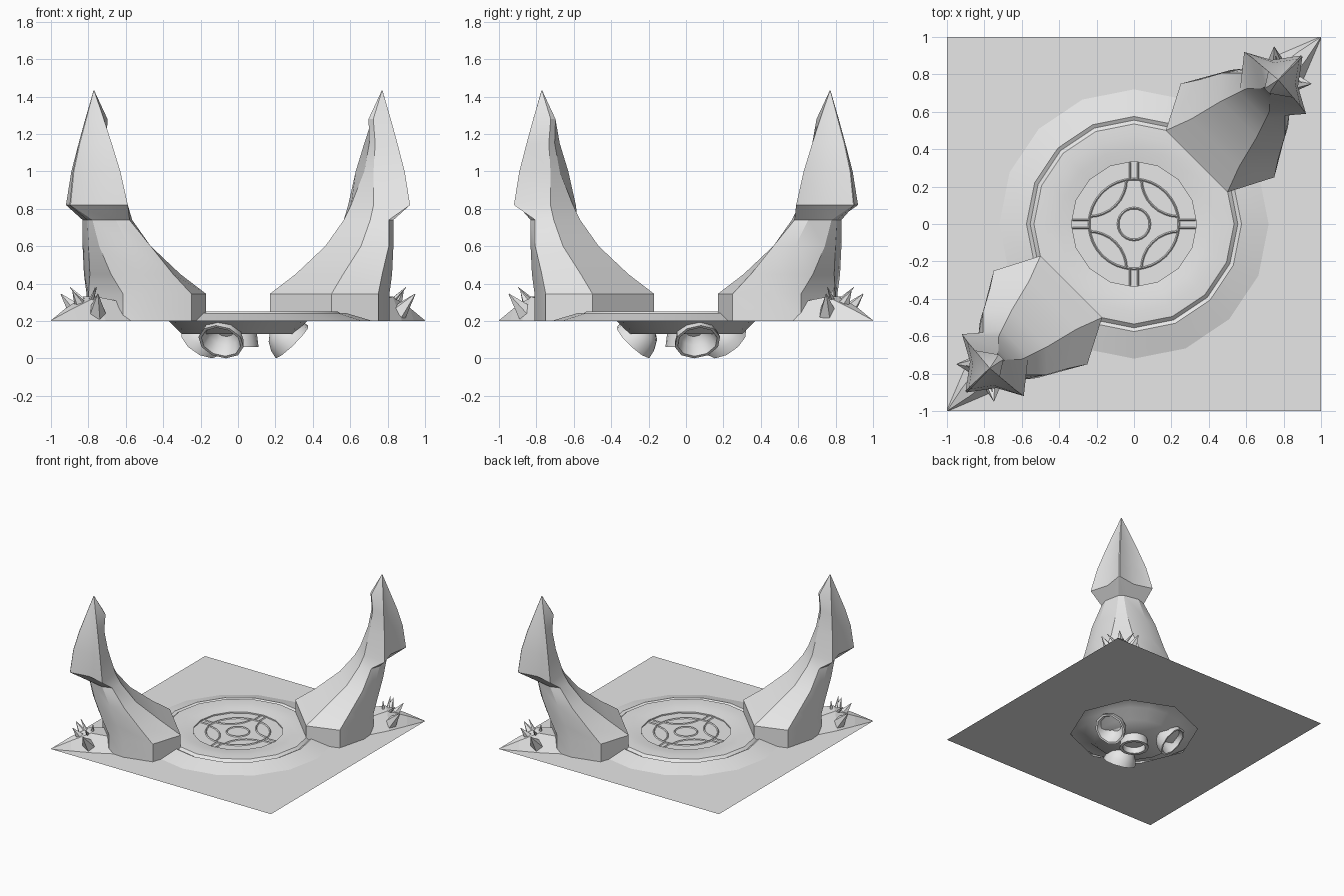
import bpy, bmesh, math
from mathutils import Vector, Matrix

if "Cube" in bpy.data.objects:
    bpy.data.objects.remove(bpy.data.objects["Cube"])

stone = bpy.data.materials.new("pale_grey_stone")
stone.diffuse_color = (0.8, 0.8, 0.8, 1)
stone.use_nodes = True
stone.node_tree.nodes["Principled BSDF"].inputs["Base Color"].default_value = stone.diffuse_color
R2 = math.sqrt(2)
HALF_TURN = Matrix.Rotation(math.pi, 4, 'Z')


def finish(name, bm, smooth=None, fix=True):
    if fix:
        bmesh.ops.recalc_face_normals(bm, faces=bm.faces[:])
    me = bpy.data.meshes.new(name)
    bm.to_mesh(me)
    bm.free()
    me.materials.append(stone)
    ob = bpy.data.objects.new(name, me)
    bpy.context.collection.objects.link(ob)
    if smooth:
        bpy.ops.object.select_all(action='DESELECT')
        ob.select_set(True)
        bpy.context.view_layer.objects.active = ob
        bpy.ops.object.shade_smooth_by_angle(angle=math.radians(smooth))
    return ob


def loft(bm, rings, cap_start=False, cap_end=False):
    rows = [[bm.verts.new(p) for p in r] for r in rings]
    n = len(rows[0])
    for a, b in zip(rows, rows[1:]):
        for i in range(n):
            j = (i + 1) % n
            bm.faces.new((a[i], a[j], b[j], b[i]))
    if cap_start:
        bm.faces.new(rows[0][::-1])
    if cap_end:
        bm.faces.new(rows[-1])


def circle(r, z, n, off=0.0):
    return [Vector((r * math.cos(2 * math.pi * i / n + off),
                    r * math.sin(2 * math.pi * i / n + off), z)) for i in range(n)]


def diag(u, v, z):
    # u runs along the plate diagonal, v across it
    return Vector(((u - v) / R2, (u + v) / R2, z))


def pair(name, build, smooth=None):
    # one copy at each of the two opposite corners
    for tag, m in (("back", Matrix()), ("front", HALF_TURN)):
        bm = bmesh.new()
        build(bm)
        bm.transform(m)
        finish(tag + "_" + name, bm, smooth)


# square ground plate with an octagonal opening
bm = bmesh.new()
square = [Vector((x, y, 0.2)) for x, y in
          ((1, 0), (1, 1), (0, 1), (-1, 1), (-1, 0), (-1, -1), (0, -1), (1, -1))]
loft(bm, [square, circle(0.48, 0.2, 8)])
finish("ground_plate", bm, fix=False)

# raised ring around the dais
bm = bmesh.new()
profile = [(0.72, 0.2), (0.575, 0.243), (0.555, 0.232), (0.535, 0.25),
           (0.47, 0.252), (0.4, 0.246), (0.335, 0.236), (0.335, 0.226)]
loft(bm, [circle(r, z, 16) for r, z in profile], cap_end=True)
finish("dais_ring", bm, 40, fix=False)

# shallow bowl under the dais
bm = bmesh.new()
loft(bm, [circle(r, z, 16) for r, z in
          ((0.48, 0.215), (0.37, 0.2), (0.3, 0.13))], cap_end=True)
ob = finish("under_bowl", bm, 60, fix=False)
ob.data.flip_normals()


# raised line relief on the dais floor
def strip(bm, pts, w=0.006, h=0.233, closed=False):
    n = len(pts)
    rings = []
    for i, p in enumerate(pts):
        a = pts[(i - 1) % n] if closed or i else p
        b = pts[(i + 1) % n] if closed or i < n - 1 else p
        t = (b - a).normalized()
        s = Vector((-t.y, t.x, 0)) * w
        rings.append([p - s, p + Vector((0, 0, h - 0.226)), p + s])
    if closed:
        rings.append(rings[0])
    loft(bm, rings)


bm = bmesh.new()
strip(bm, circle(0.085, 0.226, 24), closed=True)
strip(bm, circle(0.24, 0.226, 32), closed=True)
for k in range(4):
    q = Matrix.Rotation(k * math.pi / 2, 3, 'Z')
    for s in (-0.022, 0.022):
        strip(bm, [q @ Vector((0.24, s, 0.226)), q @ Vector((0.33, s, 0.226))])
    arc = [Vector((0.24 - 0.2 * math.cos(a), 0.24 - 0.2 * math.sin(a), 0.226))
           for a in [math.pi / 2 * i / 8 for i in range(9)]]
    strip(bm, [q @ p for p in arc])
finish("floor_relief", bm)

# three tilted nozzles under the bowl
for k in range(3):
    a = math.radians(12 + 120 * k)
    out = Vector((math.cos(a), math.sin(a), 0))
    side = Vector((-out.y, out.x, 0))
    axis = (out - Vector((0, 0, 1))).normalized()
    up = (out + Vector((0, 0, 1))).normalized()
    mouth = out * 0.295 + Vector((0, 0, 0.088))
    bm = bmesh.new()
    rings = []
    for r, d in ((0.05, -0.12), (0.09, -0.09), (0.115, -0.045), (0.124, 0),
                 (0.108, 0), (0.085, -0.06), (0.05, -0.09)):
        rings.append([mouth + axis * d + (up * math.cos(t) + side * math.sin(t)) * r
                      for t in [2 * math.pi * i / 10 for i in range(10)]])
    loft(bm, rings, True, True)
    finish("nozzle_%d" % (k + 1), bm, 40)

# central collar under the bowl
bm = bmesh.new()
loft(bm, [circle(r, z, 16) for r, z in
          ((0.1, 0.14), (0.11, 0.06), (0.085, 0.06), (0.085, 0.11))], True, True)
finish("centre_collar", bm, 40)

# curved horns: z, then (u, half width) for front, side, rear side and back
HORN = [
    (0.200, .474, .233, .707, .354, .912, .233, 1.00, .13),
    (0.345, .474, .233, .707, .354, .912, .233, 1.00, .13),
    (0.450, .615, .180, .790, .300, .950, .215, 1.04, .08),
    (0.600, .795, .135, .900, .240, 1.00, .175, 1.09, .04),
    (0.740, .900, .100, .980, .160, 1.05, .125, 1.12, .02),
    (0.820, .940, .085, 1.067, .234, 1.14, .100, 1.27, .004),
    (1.000, .990, .035, 1.075, .185, 1.14, .080, 1.245, .004),
    (1.150, 1.015, .022, 1.080, .125, 1.13, .058, 1.20, .004),
    (1.280, 1.005, .018, 1.085, .070, 1.115, .033, 1.15, .003),
    (1.432, 1.088, .001, 1.090, .002, 1.091, .002, 1.092, .001),
]


def horn(bm):
    rings = []
    for z, *c in HORN:
        half = [(c[i], c[i + 1]) for i in range(0, 8, 2)]
        rings.append([diag(u, v, z) for u, v in half] +
                     [diag(u, -v, z) for u, v in reversed(half)])
    loft(bm, rings, True, True)


pair("horn", horn, 28)


# corner rock that tapers out to the plate corner
def corner_rock(bm):
    loft(bm, [[diag(u, v, z) for u, v, z in row] for row in (
        [(0.95, -.17, .2), (0.95, -.09, .30), (0.95, .09, .30), (0.95, .17, .2)],
        [(1.12, -.12, .2), (1.12, -.05, .33), (1.12, .05, .33), (1.12, .12, .2)],
        [(1.27, -.06, .2), (1.27, -.03, .27), (1.27, .03, .27), (1.27, .06, .2)],
        [(1.412, -.003, .2), (1.41, -.001, .205), (1.41, .001, .205), (1.412, .003, .2)],
    )], True, True)


pair("corner_rock", corner_rock)


# small shards fanning out over the corner rock
def shards(bm):
    for u, v, z, r, tip in ((1.14, .07, .24, .05, (1.20, .14, .345)),
                            (1.14, -.07, .24, .05, (1.20, -.14, .345)),
                            (1.18, 0, .27, .04, (1.25, 0, .36)),
                            (1.14, .03, .31, .015, (1.17, .10, .38)),
                            (1.14, -.03, .31, .015, (1.17, -.10, .38)),
                            (1.10, 0, .31, .015, (1.10, .02, .38))):
        foot, end = diag(u, v, z), diag(*tip)
        q = (end - foot).to_track_quat('Z', 'Y')
        loft(bm, [[foot + q @ p for p in circle(r, 0, 5)],
                  [end + q @ p for p in circle(0.002, 0, 5)]], True, True)


pair("corner_shards", shards)
